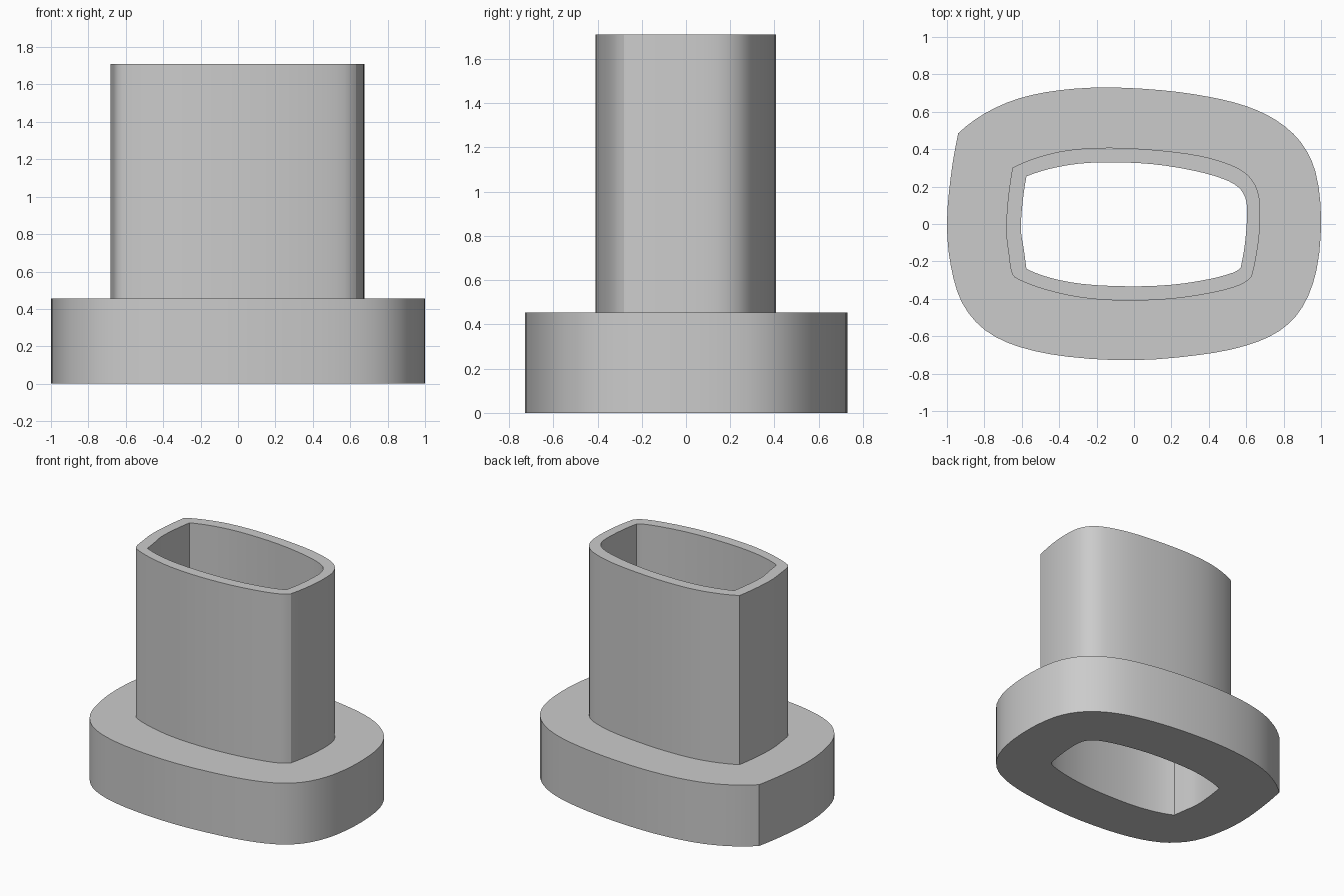
import bpy
import bmesh
import math
from mathutils import Vector

cube = bpy.data.objects.get("Cube")
if cube:
    bpy.data.objects.remove(cube, do_unlink=True)

BASE_TOP, TUBE_TOP = 0.455, 1.71
STEPS = 3

# Control points run clockwise; a third entry marks a sharp corner
base_outline = [
    (-.94, .485, "sharp"), (-.8, .59), (-.62, .67), (-.4, .715), (-.15, .73),
    (.15, .715), (.4, .68), (.6, .63), (.76, .555), (.89, .44), (.97, .28), (1, .03),
    (.975, -.25), (.9, -.445), (.78, -.57), (.6, -.65), (.35, -.7), (0, -.728),
    (-.35, -.71), (-.62, -.655), (-.8, -.565), (-.92, -.42), (-.98, -.22),
    (-1, 0), (-.98, .25)]
tube_outline = [
    (-.65, .3, "sharp"), (-.52, .355), (-.35, .395), (-.13, .408), (.12, .395),
    (.35, .365), (.52, .315), (.61, .26), (.66, .18), (.675, .07), (.665, -.1),
    (.63, -.28, "sharp"), (.57, -.325), (.43, -.365), (.22, -.398), (-.03, -.41),
    (-.27, -.395), (-.46, -.355), (-.6, -.305), (-.65, -.27), (-.67, -.16),
    (-.683, -.04), (-.675, .12)]
hole_outline = [
    (-.575, .255, "sharp"), (-.45, .295), (-.3, .322), (-.13, .33), (.1, .32),
    (.32, .285), (.48, .24), (.56, .195), (.595, .14), (.605, .07), (.595, -.09),
    (.57, -.235, "sharp"), (.53, -.26), (.4, -.295), (.2, -.325), (-.04, -.333),
    (-.28, -.32), (-.45, -.287), (-.575, -.24, "sharp"), (-.59, -.13),
    (-.605, -.03), (-.595, .12)]


def smooth_outline(controls):
    """Closed spline through the control points, broken at sharp corners."""
    pts = [Vector(c[:2]) for c in controls]
    sharp = [len(c) > 2 for c in controls]
    n = len(pts)

    def tangent(i, span):
        if sharp[i]:
            return None
        a, b, c = pts[i - 1], pts[i], pts[(i + 1) % n]
        return (c - a) / ((b - a).length + (c - b).length) * span

    result = []
    for i in range(n):
        j = (i + 1) % n
        p, q = pts[i], pts[j]
        span = (q - p).length
        start, end = tangent(i, span), tangent(j, span)
        if start is None:
            start = 2 * (q - p) - end
        if end is None:
            end = 2 * (q - p) - start
        for k in range(STEPS):
            t = k / STEPS
            s = 1 - t
            result.append(s * s * (1 + 2 * t) * p + t * t * (3 - 2 * t) * q
                          + t * s * s * start - t * t * s * end)
    return result


def ring(bm, outline, z):
    verts = [bm.verts.new((p.x, p.y, z)) for p in outline]
    edges = [bm.edges.new((verts[i - 1], verts[i])) for i in range(len(verts))]
    return verts, edges


def wall(bm, low, high):
    for i in range(len(low[0])):
        bm.faces.new((low[0][i - 1], low[0][i], high[0][i], high[0][i - 1]))


def flat_rim(bm, outer, inner):
    bmesh.ops.triangle_fill(bm, use_beauty=True, edges=outer[1] + inner[1])


base, tube, hole = map(smooth_outline, (base_outline, tube_outline, hole_outline))
bm = bmesh.new()
base_low, base_high = ring(bm, base, 0), ring(bm, base, BASE_TOP)
tube_low, tube_high = ring(bm, tube, BASE_TOP), ring(bm, tube, TUBE_TOP)
hole_low, hole_high = ring(bm, hole, 0), ring(bm, hole, TUBE_TOP)

# Flange, tube and through hole as one closed body
flat_rim(bm, base_low, hole_low)
flat_rim(bm, base_high, tube_low)
flat_rim(bm, tube_high, hole_high)
wall(bm, base_low, base_high)
wall(bm, tube_low, tube_high)
wall(bm, hole_low, hole_high)
bmesh.ops.recalc_face_normals(bm, faces=bm.faces)

mesh = bpy.data.meshes.new("flanged_tube")
bm.to_mesh(mesh)
bm.free()
body = bpy.data.objects.new("flanged_tube", mesh)
bpy.context.collection.objects.link(body)

# Plain grey material
grey = bpy.data.materials.new("plain_grey")
grey.use_nodes = True
colour = (0.6, 0.6, 0.6, 1)
grey.diffuse_color = colour
grey.node_tree.nodes["Principled BSDF"].inputs["Base Color"].default_value = colour
mesh.materials.append(grey)

# Smooth curved walls with crisp rims and corners
bpy.ops.object.select_all(action="DESELECT")
body.select_set(True)
bpy.context.view_layer.objects.active = body
bpy.ops.object.shade_smooth_by_angle(angle=math.radians(30))
